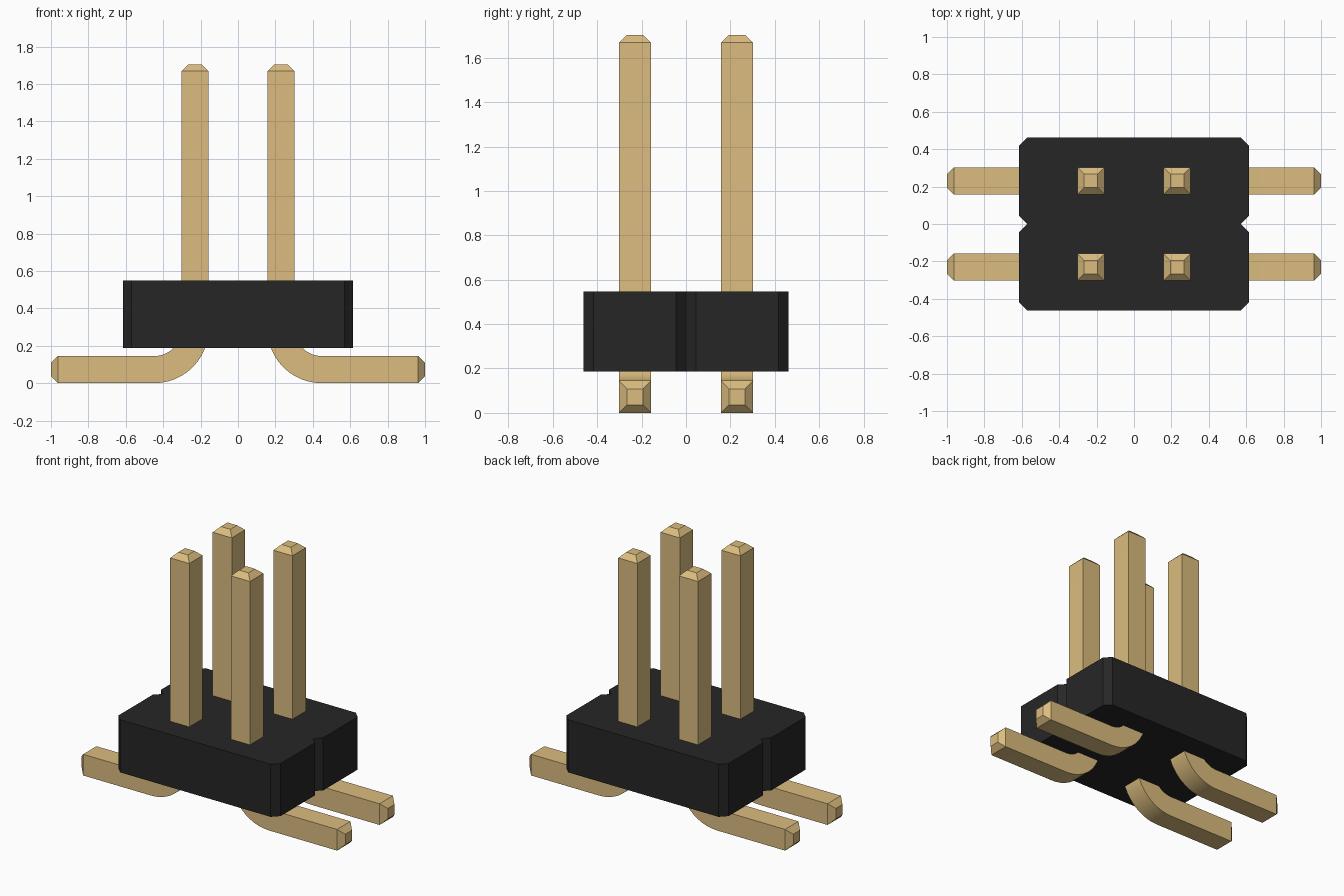
import bpy, bmesh, math

cube = bpy.data.objects.get("Cube")
if cube:
    bpy.data.objects.remove(cube, do_unlink=True)


def material(name, color):
    m = bpy.data.materials.new(name)
    m.use_nodes = True
    m.diffuse_color = color
    m.node_tree.nodes["Principled BSDF"].inputs["Base Color"].default_value = color
    return m


BLACK = material("black plastic", (0.0205, 0.0195, 0.0195, 1))
GOLD = material("gold metal", (0.708, 0.504, 0.212, 1))


def finish(bm, name, mat, smooth=False):
    bmesh.ops.recalc_face_normals(bm, faces=bm.faces)
    mesh = bpy.data.meshes.new(name)
    bm.to_mesh(mesh)
    bm.free()
    mesh.materials.append(mat)
    obj = bpy.data.objects.new(name, mesh)
    bpy.context.collection.objects.link(obj)
    if smooth:
        bpy.ops.object.select_all(action='DESELECT')
        obj.select_set(True)
        bpy.context.view_layer.objects.active = obj
        bpy.ops.object.shade_smooth_by_angle(angle=math.radians(30))
    return obj


# Housing: chamfered outline with a V notch at the middle of each end
HX, HY, C = 0.615, 0.462, 0.045
Z0, Z1 = 0.187, 0.548
half = [(HX - C, -HY), (HX, -HY + C), (HX, -C), (HX - C, 0),
        (HX, C), (HX, HY - C), (HX - C, HY)]
outline = half + [(-x, -y) for x, y in half]
bm = bmesh.new()
base = bm.faces.new([bm.verts.new((x, y, Z0)) for x, y in outline])
ext = bmesh.ops.extrude_face_region(bm, geom=[base], use_keep_orig=True)
top = [v for v in ext["geom"] if isinstance(v, bmesh.types.BMVert)]
bmesh.ops.translate(bm, verts=top, vec=(0, 0, Z1 - Z0))
finish(bm, "housing", BLACK)

# Pin path: (x, z, angle of the cross-section axis, half thickness)
W, TIP, PITCH, TOP = 0.0725, 0.036, 0.23, 1.703
CX, R = 0.4475, 0.2175            # bend centre x and centreline radius
CZ = W + R
path = [(PITCH, TOP, 0, TIP), (PITCH, TOP - 0.035, 0, W)]
STEPS = 12
for i in range(STEPS + 1):
    a = math.pi / 2 * i / STEPS
    path.append((CX - R * math.cos(a), CZ - R * math.sin(a), a, W))
path += [(0.963, W, math.pi / 2, W), (1.0, W, math.pi / 2, TIP)]


def pin(name, sx, y):
    bm = bmesh.new()
    rings = []
    for x, z, a, h in path:
        dx, dz = math.cos(a) * h, math.sin(a) * h
        rings.append([bm.verts.new((sx * (x + s * dx), y + t * h, z + s * dz))
                      for s, t in ((-1, -1), (1, -1), (1, 1), (-1, 1))])
    for r0, r1 in zip(rings, rings[1:]):
        for k in range(4):
            n = (k + 1) % 4
            bm.faces.new((r0[k], r0[n], r1[n], r1[k]))
    bm.faces.new(rings[0])
    bm.faces.new(rings[-1])
    finish(bm, name, GOLD, smooth=True)


# Four bent pins, feet pointing outwards
for side, sx in (("left", 1), ("right", -1)):
    for end, y in (("front", -PITCH), ("back", PITCH)):
        pin(f"{end}_{side}_pin", sx, y)
